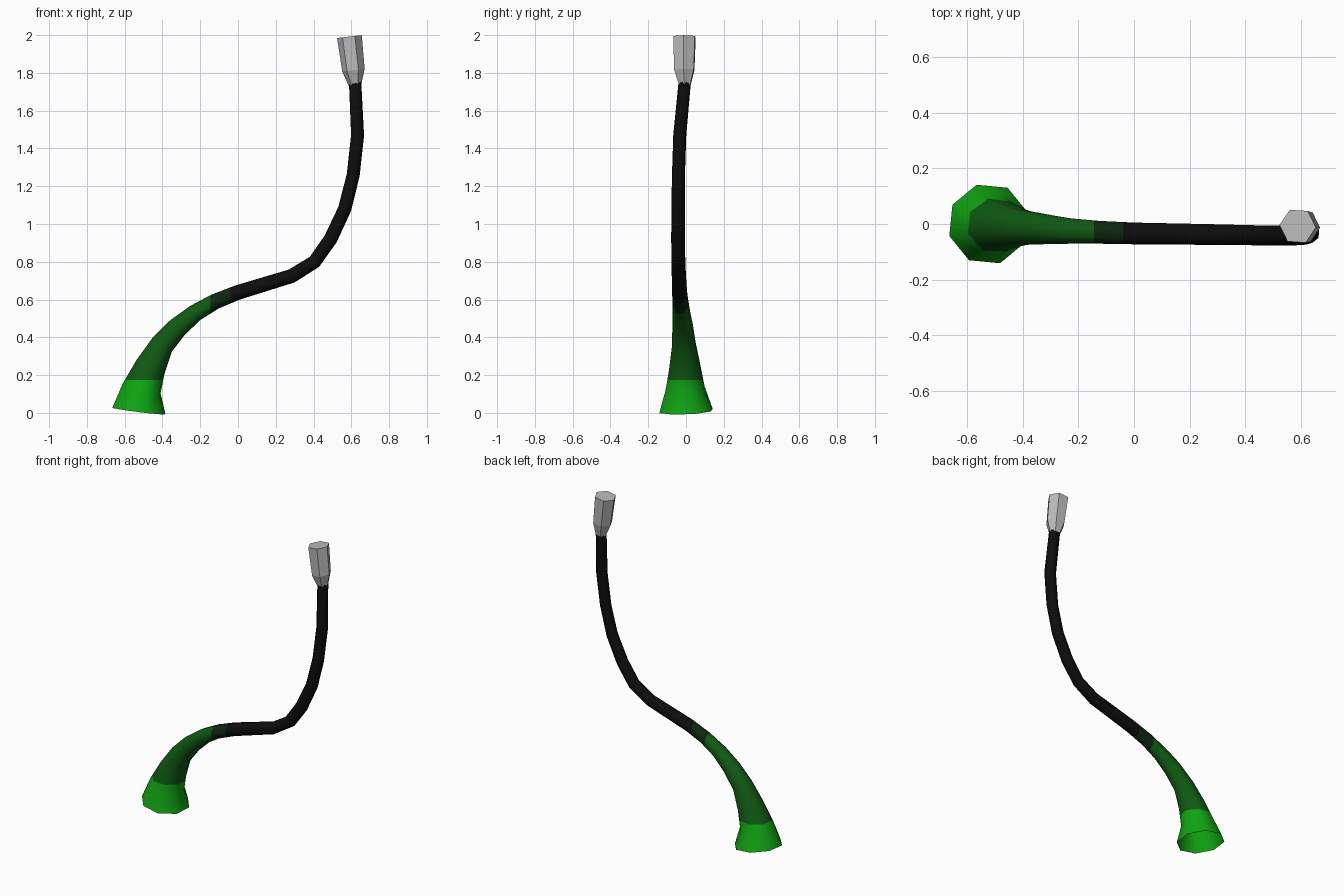
import bpy
import bmesh
from math import cos, sin, radians, tau
from mathutils import Vector

cube = bpy.data.objects.get("Cube")
if cube:
    bpy.data.objects.remove(cube, do_unlink=True)


def material(name, r, g, b):
    mat = bpy.data.materials.new(name)
    mat.use_nodes = True
    mat.diffuse_color = (r, g, b, 1)
    mat.node_tree.nodes["Principled BSDF"].inputs["Base Color"].default_value = (r, g, b, 1)
    return mat


def sweep(path, sides, turn):
    """Rings of (x, y, z, radius), each square to the path, bridged with quads."""
    bm = bmesh.new()
    points = [Vector(p[:3]) for p in path]
    rings = []
    for i, centre in enumerate(points):
        before, after = points[max(i - 1, 0)], points[min(i + 1, len(points) - 1)]
        tangent = Vector((0, 0, 0))
        for step in (centre - before, after - centre):
            if step.length:
                tangent += step.normalized()
        tangent.normalize()
        across = Vector((0, 1, 0)).cross(tangent).normalized()
        side = tangent.cross(across)
        angles = [radians(turn) + tau * k / sides for k in range(sides)]
        rings.append([bm.verts.new(centre + path[i][3] * (across * cos(a) + side * sin(a)))
                      for a in angles])
    for low, high in zip(rings, rings[1:]):
        for k in range(sides):
            n = (k + 1) % sides
            bm.faces.new((low[k], low[n], high[n], high[k]))
    return bm, rings


def finish(bm, name, materials):
    mesh = bpy.data.meshes.new(name)
    bm.to_mesh(mesh)
    bm.free()
    for mat in materials:
        mesh.materials.append(mat)
    obj = bpy.data.objects.new(name, mesh)
    bpy.context.collection.objects.link(obj)
    return obj


# Curved stem: flared open root end, tapering into a thin stalk
stem_path = [
    (-.525, 0, .01, .148), (-.51, -.005, .13, .108), (-.463, -.007, .245, .086),
    (-.402, -.012, .36, .066), (-.32, -.018, .452, .057), (-.225, -.025, .53, .048),
    (-.12, -.03, .59, .043), (0, -.034, .638, .041), (.285, -.038, .725, .039),
    (.405, -.04, .80, .038), (.49, -.042, .92, .038), (.565, -.042, 1.08, .037),
    (.61, -.04, 1.26, .036), (.633, -.033, 1.47, .036), (.62, -.007, 1.75, .034),
]
bm, rings = sweep(stem_path, 8, 17)
bm.faces.new(rings[-1])

# Cut the stem along its colour borders, then colour by position
ROOT_TOP, BAND_START, BAND_END = .175, -.145, -.04
for point, normal in (((0, 0, ROOT_TOP), (0, 0, 1)),
                      ((BAND_START, 0, 0), (1, 0, 0)),
                      ((BAND_END, 0, 0), (1, 0, 0))):
    bmesh.ops.bisect_plane(bm, geom=bm.verts[:] + bm.edges[:] + bm.faces[:],
                           plane_co=point, plane_no=normal)
for face in bm.faces:
    c = face.calc_center_median()
    if c.z < ROOT_TOP:
        face.material_index = 0
    elif c.x < BAND_START:
        face.material_index = 1
    elif c.x < BAND_END:
        face.material_index = 2
    else:
        face.material_index = 3
    face.smooth = True
stem = finish(bm, "stem", [
    material("bright_green", .005, .37, .006),
    material("dark_green", .005, .1, .006),
    material("deep_green", .004, .02, .005),
    material("black", .004, .004, .004),
])
bpy.ops.object.select_all(action="DESELECT")
stem.select_set(True)
bpy.context.view_layer.objects.active = stem
bpy.ops.object.shade_smooth_by_angle(angle=radians(60))

# Faceted tip: six-sided block with a tapered neck
tip_path = [(.619, -.006, 1.735, .034), (.611, -.009, 1.815, .06), (.59, -.008, 1.992, .066)]
bm, rings = sweep(tip_path, 6, -4)
bm.faces.new(list(reversed(rings[0])))
bm.faces.new(rings[-1])
finish(bm, "tip", [material("light_grey", .5, .5, .5)])
